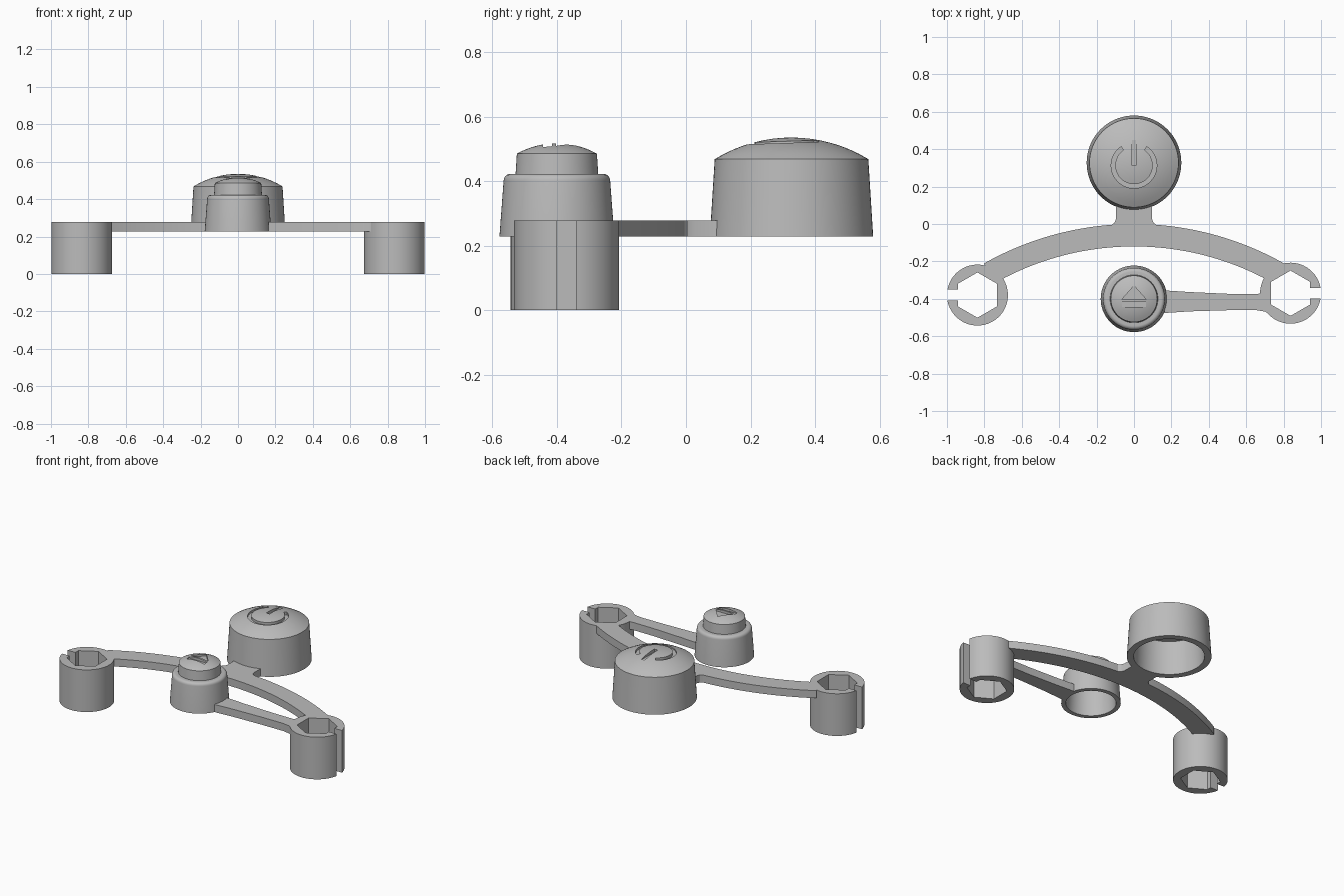
import bpy
import bmesh
from math import sin, cos, pi, radians, sqrt
from mathutils import Matrix

if "Cube" in bpy.data.objects:
    bpy.data.objects.remove(bpy.data.objects["Cube"])

GREY = (0.5, 0.5, 0.5, 1)
grey = bpy.data.materials.new("plain grey")
grey.use_nodes = True
grey.diffuse_color = GREY
grey.node_tree.nodes["Principled BSDF"].inputs["Base Color"].default_value = GREY

PLATE_LOW, PLATE_TOP = 0.228, 0.278


def make_object(name, bm):
    bmesh.ops.remove_doubles(bm, verts=bm.verts, dist=1e-5)
    bmesh.ops.recalc_face_normals(bm, faces=bm.faces)
    mesh = bpy.data.meshes.new(name)
    bm.to_mesh(mesh)
    bm.free()
    mesh.materials.append(grey)
    obj = bpy.data.objects.new(name, mesh)
    bpy.context.collection.objects.link(obj)
    return obj


def prism(name, outline, low=PLATE_LOW, top=PLATE_TOP):
    bm = bmesh.new()
    face = bm.faces.new([bm.verts.new((x, y, low)) for x, y in outline])
    grown = bmesh.ops.extrude_face_region(bm, geom=[face])["geom"]
    for v in grown:
        if isinstance(v, bmesh.types.BMVert):
            v.co.z = top
    return make_object(name, bm)


def lathe(name, profile, centre, steps=72):
    bm = bmesh.new()
    verts = [bm.verts.new((r, 0, z)) for r, z in profile]
    edges = [bm.edges.new(pair) for pair in zip(verts, verts[1:])]
    bmesh.ops.spin(bm, geom=verts + edges, cent=(0, 0, 0), axis=(0, 0, 1),
                   angle=2 * pi, steps=steps)
    bmesh.ops.transform(bm, verts=bm.verts,
                        matrix=Matrix.Translation((*centre, 0)))
    return make_object(name, bm)


def arc(cx, cy, r, start, end, n):
    angles = [radians(start + (end - start) * i / n) for i in range(n + 1)]
    return [(cx + r * cos(a), cy + r * sin(a)) for a in angles]


def rect(x0, x1, y0, y1):
    return [(x0, y0), (x1, y0), (x1, y1), (x0, y1)]


def carve(obj, cutters):
    """Subtract the cutters from obj, then discard them."""
    for c in cutters:
        c.hide_render = True
        mod = obj.modifiers.new("cut", "BOOLEAN")
        mod.operation = "DIFFERENCE"
        mod.solver = "EXACT"
        mod.object = c
    bpy.context.view_layer.update()
    graph = bpy.context.evaluated_depsgraph_get()
    mesh = bpy.data.meshes.new_from_object(obj.evaluated_get(graph))
    obj.modifiers.clear()
    obj.data = mesh
    for c in cutters:
        bpy.data.objects.remove(c)


def dome(r, base, height, n=8):
    """Profile of a spherical cap from its rim to the axis."""
    big = (r * r + height * height) / (2 * height)
    radii = [r * (1 - i / n) for i in range(n + 1)]
    return [(x, base + height - big + sqrt(big * big - x * x)) for x in radii]


# Large power button, hollow underneath
large_button = lathe("large_button", [(0, 0.45), (0.205, 0.45), (0.212, PLATE_LOW),
                     (0.253, PLATE_LOW)] + dome(0.238, 0.468, 0.067), (0, 0.327))
ring = arc(0, 0.313, 0.122, 124, 416, 48) + arc(0, 0.313, 0.1, 416, 124, 48)
carve(large_button, [prism("ring_cut", ring, 0.505, 0.6),
                     prism("bar_cut", rect(-0.012, 0.012, 0.312, 0.45), 0.515, 0.6)])

# Small eject button with a rounded shoulder and a raised cap
shoulder = arc(0.145, 0.402, 0.02, 0, 90, 5)
small_button = lathe("small_button", [(0, 0.4), (0.14, 0.4), (0.15, PLATE_LOW),
                     (0.178, PLATE_LOW)] + shoulder + [(0.128, 0.422)]
                     + dome(0.124, 0.485, 0.032), (0, -0.4))
triangle = [(-0.065, -0.403), (0.065, -0.403), (0, -0.33)]
carve(small_button, [prism("triangle_cut", triangle, 0.5, 0.6),
                     prism("dash_cut", rect(-0.065, 0.065, -0.443, -0.415), 0.5, 0.6)])

# Curved main arm, stem to the large button and link to the small button
main_arm = prism("main_arm", arc(0, -1.63, 1.63, 60.5, 119.5, 48)
                 + arc(0, -1.63, 1.51, 119.5, 60.5, 48))
prism("stem", [(-0.12, -0.005), (0.12, -0.005), (0.105, 0.006), (0.097, 0.025),
               (0.097, 0.1), (-0.097, 0.1), (-0.097, 0.025), (-0.105, 0.006)])
link_arm = prism("link_arm", [
    (0.162, -0.355), (0.3, -0.364), (0.5, -0.373), (0.66, -0.374), (0.74, -0.36),
    (0.74, -0.49), (0.7, -0.468), (0.65, -0.46), (0.5, -0.461), (0.3, -0.467),
    (0.162, -0.476)])

# Hexagonal sockets with an outward slot, one at each end of the main arm
for side, word, cy in ((1, "left", -0.37), (-1, "right", -0.38)):
    cx = side * 0.837
    disc = arc(cx, cy, 0.163, 0, 355, 71)
    socket = prism(word + "_socket", disc, 0, PLATE_TOP)
    slot_x = sorted((cx + side * 0.08, cx + side * 0.2))
    carve(socket, [prism("hex_cut", arc(cx, cy, 0.121, 30, 330, 5), -0.1, 0.4),
                   prism("slot_cut", rect(*slot_x, cy - 0.029, cy + 0.029), -0.1, 0.4)])
    for arm in (main_arm, link_arm) if side > 0 else (main_arm,):
        carve(arm, [prism("disc_cut", disc, 0, 0.4)])

# Smooth the round walls while keeping creases sharp
bpy.ops.object.select_all(action="DESELECT")
for obj in bpy.context.collection.objects:
    if obj.type == "MESH" and grey.name in obj.data.materials:
        obj.select_set(True)
        bpy.context.view_layer.objects.active = obj
bpy.ops.object.shade_smooth_by_angle(angle=radians(25))
